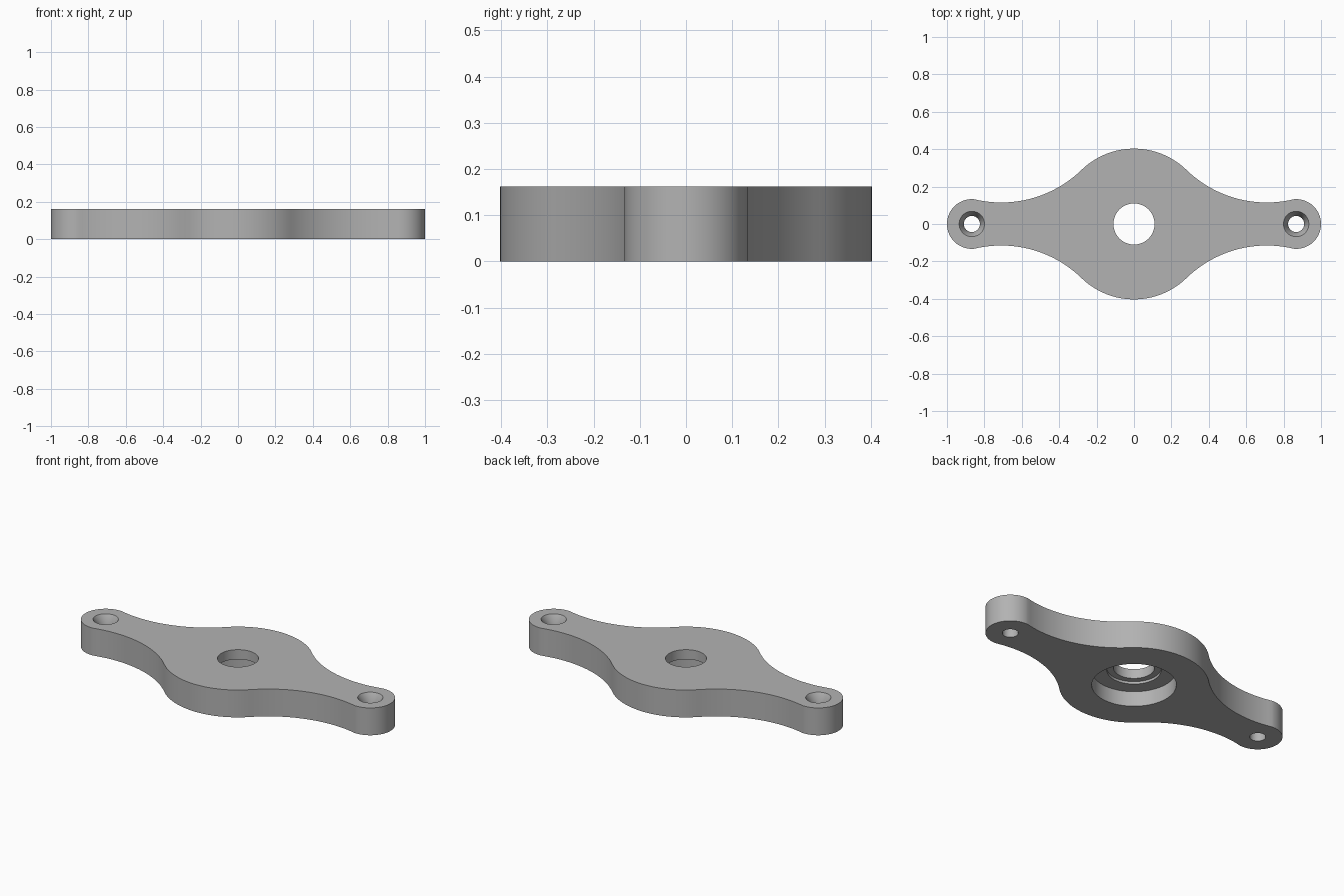
import bpy, bmesh
from math import cos, sin, pi, atan2, radians, sqrt

cube = bpy.data.objects.get("Cube")
if cube:
    bpy.data.objects.remove(cube, do_unlink=True)

HEIGHT = 0.162
HUB_R, END_R, END_X = 0.403, 0.133, 0.867
WAIST_X, WAIST_Y = 0.71, 0.115

grey = bpy.data.materials.new("plain grey")
grey.use_nodes = True
colour = (0.45, 0.45, 0.45, 1)
grey.diffuse_color = colour
grey.node_tree.nodes["Principled BSDF"].inputs["Base Color"].default_value = colour


def arc(cx, cy, r, a0, a1, n):
    return [(cx + r * cos(a0 + (a1 - a0) * i / n), cy + r * sin(a0 + (a1 - a0) * i / n))
            for i in range(n + 1)]


def finish(name, bm):
    bmesh.ops.recalc_face_normals(bm, faces=bm.faces)
    mesh = bpy.data.meshes.new(name)
    bm.to_mesh(mesh)
    bm.free()
    mesh.materials.append(grey)
    obj = bpy.data.objects.new(name, mesh)
    bpy.context.collection.objects.link(obj)
    return obj


def turned_cutter(name, x, profile, n=64):
    """Solid turned about a vertical axis at x, from (radius, z) pairs."""
    bm = bmesh.new()
    rings = [[bm.verts.new((px, py, z)) for px, py in arc(x, 0, r, 0, 2 * pi, n)[:-1]]
             for r, z in profile]
    for low, high in zip(rings, rings[1:]):
        for i in range(n):
            j = (i + 1) % n
            bm.faces.new((low[i], low[j], high[j], high[i]))
    bm.faces.new(rings[0])
    bm.faces.new(rings[-1])
    obj = finish(name, bm)
    obj.hide_render = True
    return obj


# One quarter of the outline: rounded tip, hollow waist, round hub
waist_r = (WAIST_X ** 2 + WAIST_Y ** 2 - HUB_R ** 2) / (2 * (HUB_R - WAIST_Y))
wy = WAIST_Y + waist_r
dx, dy = WAIST_X - END_X, wy
d = sqrt(dx * dx + dy * dy)
along = (END_R ** 2 - waist_r ** 2 + d * d) / (2 * d)
across = sqrt(max(END_R ** 2 - along ** 2, 0))
jx = END_X + (along * dx + across * dy) / d
jy = (along * dy - across * dx) / d
hub_a = atan2(wy, WAIST_X)
quarter = arc(END_X, 0, END_R, 0, atan2(jy, jx - END_X), 20)
quarter += arc(WAIST_X, wy, waist_r, atan2(jy - wy, jx - WAIST_X), hub_a - pi, 28)[1:]
quarter += arc(0, 0, HUB_R, hub_a, pi / 2, 16)[1:]
half = quarter + [(-x, y) for x, y in quarter[-2::-1]]
outline = half + [(x, -y) for x, y in half[-2:0:-1]]

# Plate body
bm = bmesh.new()
base = bm.faces.new([bm.verts.new((x, y, 0)) for x, y in outline])
top = bmesh.ops.extrude_face_region(bm, geom=[base])
bmesh.ops.translate(bm, vec=(0, 0, HEIGHT),
                    verts=[v for v in top["geom"] if isinstance(v, bmesh.types.BMVert)])
plate = finish("mounting_plate", bm)

# Stepped bearing seat from below, and countersunk screw holes
lo, hi = -0.05, HEIGHT + 0.05
cutters = [turned_cutter("bearing_seat_cutter", 0, [
    (0.227, lo), (0.227, 0.09), (0.145, 0.09), (0.145, 0.105), (0.11, 0.105), (0.11, hi)], 96)]
for side, x in (("left", END_X), ("right", -END_X)):
    cutters.append(turned_cutter(side + "_screw_cutter", x, [
        (0.043, lo), (0.043, HEIGHT - 0.045), (0.068, HEIGHT), (0.068, hi)]))

bpy.ops.object.select_all(action="DESELECT")
bpy.context.view_layer.objects.active = plate
plate.select_set(True)
for cutter in cutters:
    mod = plate.modifiers.new(cutter.name, "BOOLEAN")
    mod.operation, mod.solver, mod.object = "DIFFERENCE", "EXACT", cutter
    bpy.ops.object.modifier_apply(modifier=mod.name)
    bpy.data.objects.remove(cutter, do_unlink=True)

bpy.ops.object.shade_smooth_by_angle(angle=radians(30))
